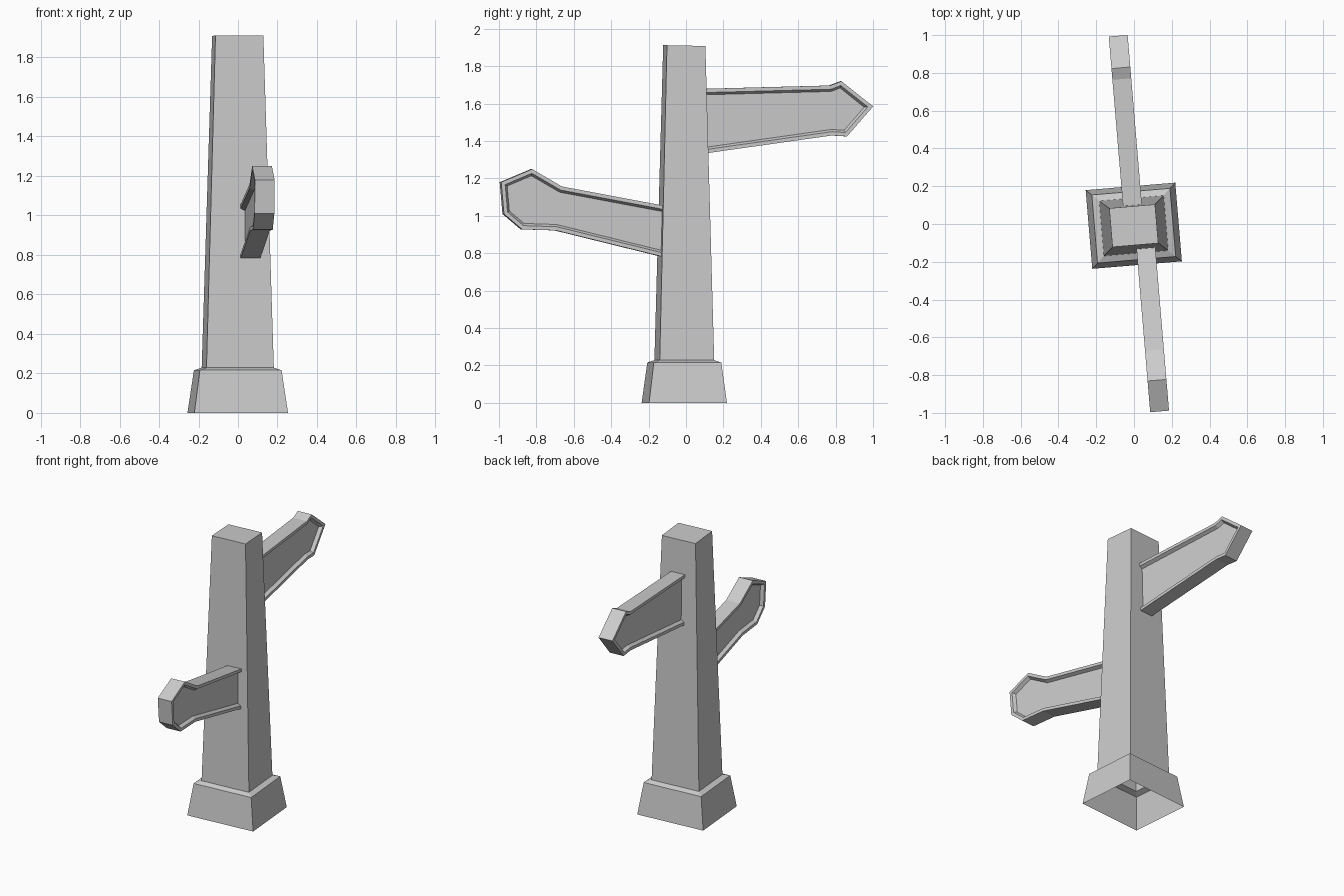
import bpy, bmesh, math
from mathutils import Matrix

if "Cube" in bpy.data.objects:
    bpy.data.objects.remove(bpy.data.objects["Cube"])

# The whole signpost is turned slightly about the vertical
TURN = Matrix.Rotation(math.radians(4.8), 3, 'Z')


def finish(name, bm):
    bmesh.ops.recalc_face_normals(bm, faces=bm.faces)
    bmesh.ops.rotate(bm, cent=(0, 0, 0), matrix=TURN, verts=bm.verts)
    mesh = bpy.data.meshes.new(name)
    bm.to_mesh(mesh)
    bm.free()
    obj = bpy.data.objects.new(name, mesh)
    bpy.context.collection.objects.link(obj)
    return obj


def tapered_shell(name, levels, cap):
    """Stack of rectangles (width, depth, z), open below."""
    bm = bmesh.new()
    rings = []
    for w, d, z in levels:
        rings.append([bm.verts.new((-0.002 + sx * w / 2, -0.009 + sy * d / 2, z))
                      for sx, sy in ((-1, -1), (1, -1), (1, 1), (-1, 1))])
    for a, b in zip(rings, rings[1:]):
        for i in range(4):
            j = (i + 1) % 4
            bm.faces.new((a[i], a[j], b[j], b[i]))
    if cap:
        # top face leans back very slightly
        for v in rings[-1]:
            v.co.z -= 0.02 * v.co.y
        bm.faces.new(rings[-1])
    return finish(name, bm)


def sign_board(name, x, outline, thickness=0.1):
    """Board from a (y, z) outline with a recessed panel on both faces."""
    bm = bmesh.new()
    left = [bm.verts.new((x - thickness / 2, y, z)) for y, z in outline]
    right = [bm.verts.new((x + thickness / 2, y, z)) for y, z in outline]
    caps = [bm.faces.new(left), bm.faces.new(right)]
    n = len(outline)
    for i in range(n):
        j = (i + 1) % n
        bm.faces.new((left[i], left[j], right[j], right[i]))
    bmesh.ops.recalc_face_normals(bm, faces=bm.faces)
    for cap in caps:
        # flat rim, then sloping step down to the panel
        bmesh.ops.inset_region(bm, faces=[cap], thickness=0.02, depth=0,
                               use_even_offset=True)
        bmesh.ops.inset_region(bm, faces=[cap], thickness=0.012, depth=-0.022,
                               use_even_offset=True)
    return finish(name, bm)


# Plinth and post
tapered_shell("plinth", [(0.476, 0.418, 0), (0.415, 0.362, 0.216),
                         (0.342, 0.292, 0.229)], False)
tapered_shell("post", [(0.342, 0.292, 0.229), (0.243, 0.206, 1.91)], True)

# Upper sign: arrow pointing to the back
sign_board("upper_sign", 0.0, [
    (0.05, 1.678), (0.77, 1.697), (0.83, 1.72), (1.0, 1.585),
    (0.86, 1.425), (0.78, 1.43), (0.05, 1.327)])

# Lower sign: blunt board pointing to the front
sign_board("lower_sign", 0.052, [
    (-0.07, 1.044), (-0.674, 1.157), (-0.834, 1.25), (-1.0, 1.18),
    (-0.985, 1.01), (-0.888, 0.928), (-0.706, 0.922), (-0.07, 0.766)])
